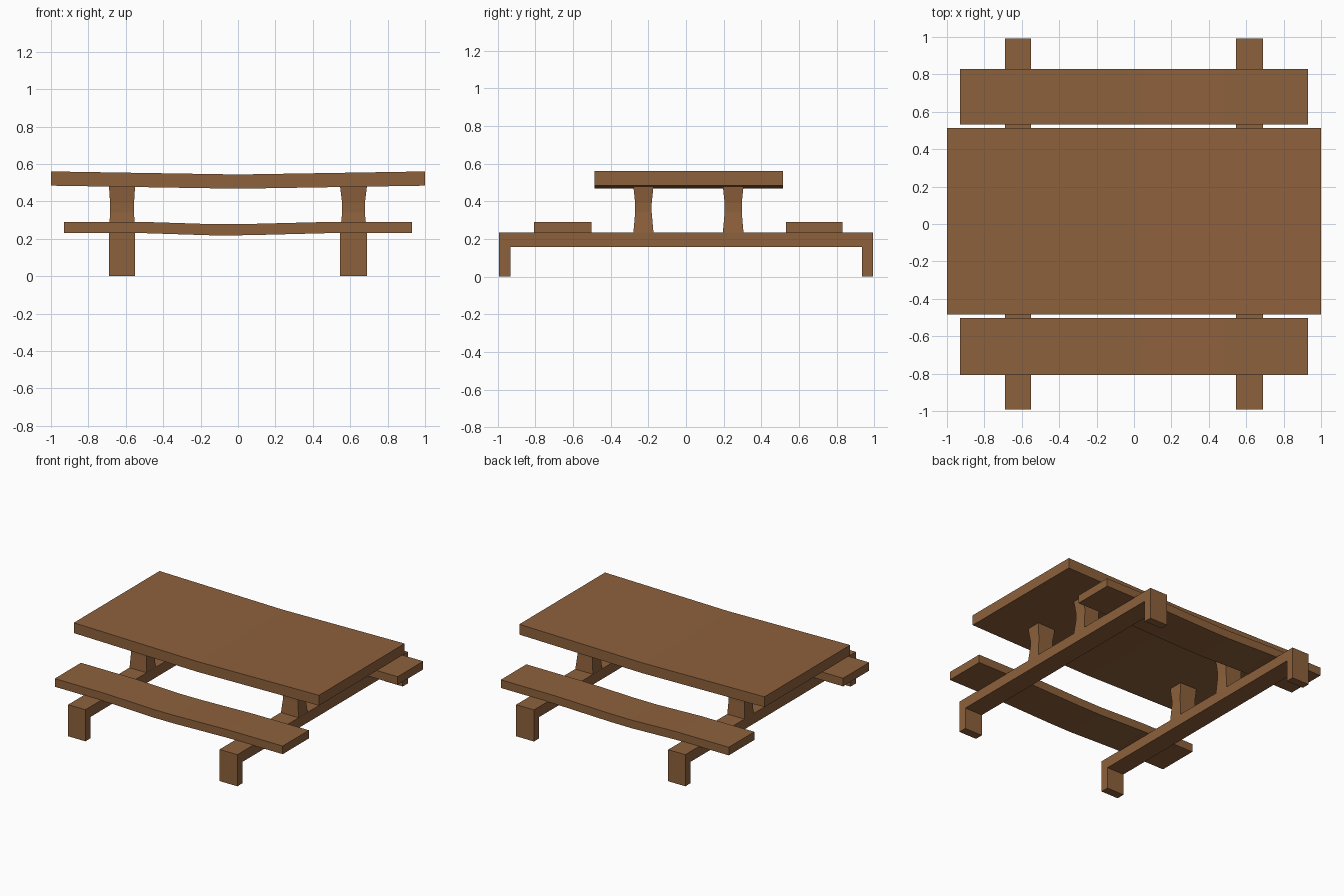
import bpy, bmesh

if "Cube" in bpy.data.objects:
    bpy.data.objects.remove(bpy.data.objects["Cube"])

wood = bpy.data.materials.new("brown wood")
wood.diffuse_color = (0.27, 0.12, 0.045, 1)
wood.use_nodes = True
wood.node_tree.nodes["Principled BSDF"].inputs["Base Color"].default_value = wood.diffuse_color


def loft(name, rings):
    """Solid skinned through four-point rings, capped at both ends."""
    bm = bmesh.new()
    vs = [[bm.verts.new(p) for p in r] for r in rings]
    for a, b in zip(vs, vs[1:]):
        for i in range(4):
            j = (i + 1) % 4
            bm.faces.new((a[i], a[j], b[j], b[i]))
    bm.faces.new(vs[0])
    bm.faces.new(vs[-1])
    bmesh.ops.recalc_face_normals(bm, faces=bm.faces)
    me = bpy.data.meshes.new(name)
    bm.to_mesh(me)
    bm.free()
    me.materials.append(wood)
    ob = bpy.data.objects.new(name, me)
    bpy.context.collection.objects.link(ob)
    return ob


def plank(name, path, y0, y1, thick):
    """Plank along x following a sagging (x, top z) path."""
    loft(name, [[(x, y0, z - thick), (x, y1, z - thick), (x, y1, z), (x, y0, z)]
                for x, z in path])


def post(name, x0, x1, y0, y1, sections):
    """Upright with (z, x inset, y inset) sections."""
    loft(name, [[(x0 + i, y0 + j, z), (x1 - i, y0 + j, z),
                 (x1 - i, y1 - j, z), (x0 + i, y1 - j, z)] for z, i, j in sections])


# Sagging table top and benches
plank("table_top", [(-1, .56), (-.02, .544), (.02, .544), (1, .56)], -.485, .514, .076)
sag = [(-.93, .29), (-.5, .29), (-.13, .278), (.05, .279), (.48, .29), (.93, .29)]
plank("front_bench", sag, -.807, -.502, .06)
plank("back_bench", sag, .532, .83, .06)

# Two bracket-shaped supports: a beam with a foot turned down at each end
outline = [(-.993, 0), (-.932, 0), (-.932, .157), (.934, .157),
           (.934, 0), (.993, 0), (.993, .233), (-.993, .233)]
for side, x0, x1 in (("left", -.69, -.55), ("right", .545, .69)):
    bm = bmesh.new()
    face = bm.faces.new([bm.verts.new((x0, y, z)) for y, z in outline])
    new = bmesh.ops.extrude_face_region(bm, geom=[face])["geom"]
    bmesh.ops.translate(bm, vec=(x1 - x0, 0, 0),
                        verts=[v for v in new if isinstance(v, bmesh.types.BMVert)])
    if face.is_valid and len(bm.faces) < 10:
        bm.faces.new(face.verts)
    bmesh.ops.recalc_face_normals(bm, faces=bm.faces)
    me = bpy.data.meshes.new(side + "_base_beam")
    bm.to_mesh(me)
    bm.free()
    me.materials.append(wood)
    bpy.context.collection.objects.link(bpy.data.objects.new(me.name, me))

    # Waisted posts carrying the table top
    for end, y0, y1 in (("front", -.28, -.172), ("back", .195, .306)):
        w = .012 if side == "right" else .006
        post(f"{side}_{end}_post", x0, x1, y0, y1,
             [(.225, 0, 0), (.34, w, .01), (.39, w, .01), (.485, 0, 0)])
